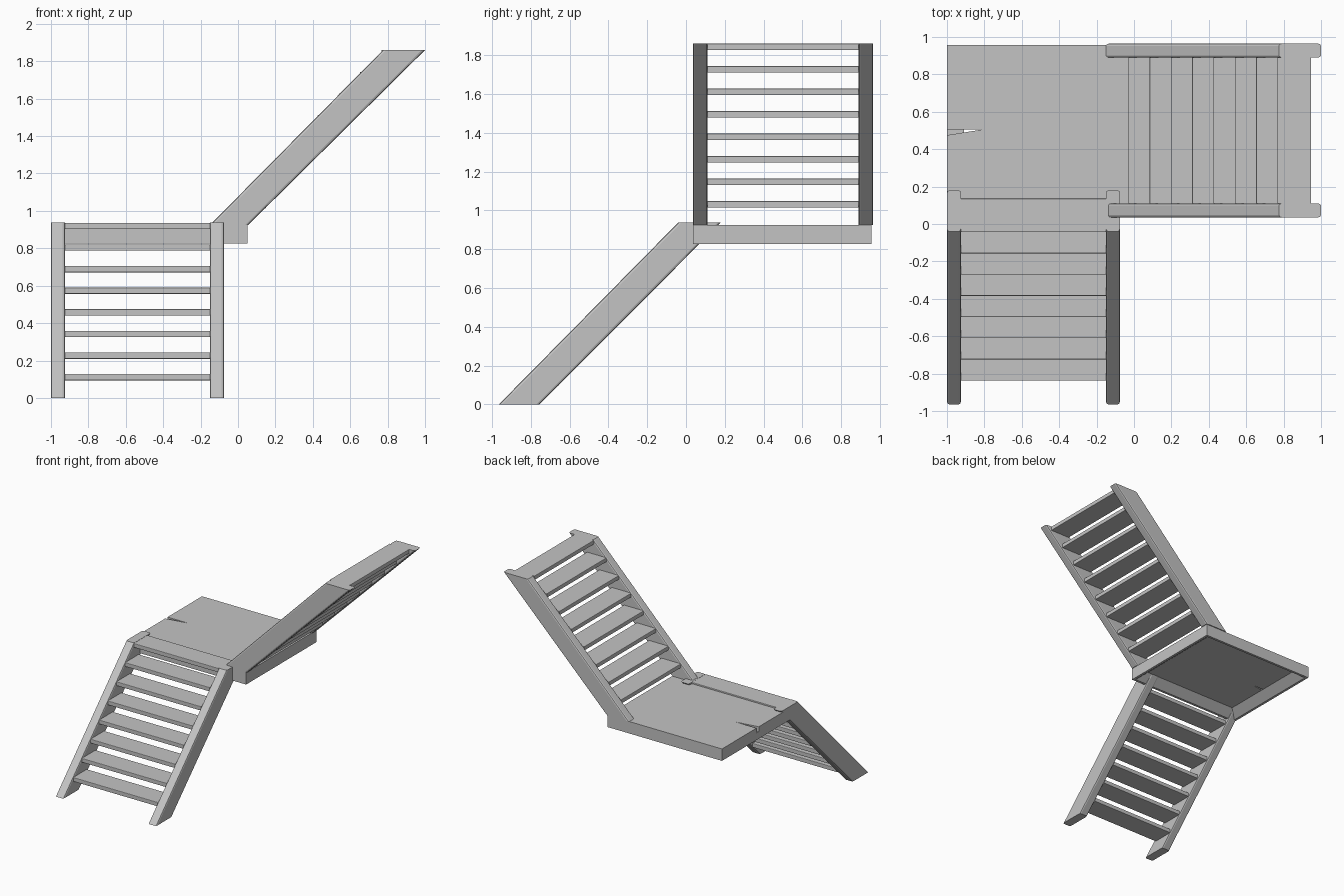
import bpy, bmesh
from mathutils import Vector

if "Cube" in bpy.data.objects:
    bpy.data.objects.remove(bpy.data.objects["Cube"])

grey = bpy.data.materials.new("stair grey")
grey.diffuse_color = (0.55, 0.55, 0.55, 1)
grey.use_nodes = True
grey.node_tree.nodes["Principled BSDF"].inputs["Base Color"].default_value = grey.diffuse_color


def finish(name, bm):
    bmesh.ops.recalc_face_normals(bm, faces=bm.faces)
    mesh = bpy.data.meshes.new(name)
    bm.to_mesh(mesh)
    bm.free()
    mesh.materials.append(grey)
    obj = bpy.data.objects.new(name, mesh)
    bpy.context.collection.objects.link(obj)
    return obj


def prism(name, points, offset, bevel=0.0, long_edge=None):
    """Extrude a flat outline; round only the edges for which long_edge is true."""
    bm = bmesh.new()
    face = bm.faces.new([bm.verts.new(p) for p in points])
    ext = bmesh.ops.extrude_face_region(bm, geom=[face])
    verts = [v for v in ext["geom"] if isinstance(v, bmesh.types.BMVert)]
    bmesh.ops.translate(bm, vec=Vector(offset), verts=verts)
    if bevel:
        edges = [e for e in bm.edges if long_edge(e.verts[1].co - e.verts[0].co)]
        bmesh.ops.bevel(bm, geom=edges, offset=bevel, segments=2, profile=0.5,
                        affect='EDGES')
    return finish(name, bm)


def flight(name, place, stringer, sides, width, tread_front, tread_top, run, rise):
    """place(along, across, z) maps flight coordinates to the world."""
    # sloping side boards, cut level at both ends
    for i, side in enumerate(sides):
        prism(f"{name}_stringer_{i + 1}", [place(a, side, z) for a, z in stringer],
              place(0, width, 0), 0.012, lambda d: abs(d.z) > 0.3)
    # open treads between the boards
    lo, hi = sides[0] + width, sides[1]
    for i in range(8):
        a, z = tread_front + i * run, tread_top + i * rise
        outline = [(a, z - 0.034), (a + 0.18, z - 0.034), (a + 0.18, z), (a, z)]
        prism(f"{name}_tread_{i + 1}", [place(p, lo, q) for p, q in outline],
              place(0, hi - lo, 0), 0.004, lambda d: d.length > 0.5)


# lower flight climbs toward the back
flight("lower", lambda a, c, z: (c, a, z),
       [(-0.965, 0), (-0.755, 0), (0.18, 0.938), (-0.04, 0.938)],
       (-1.0, -0.15), 0.075, -0.837, 0.128, 0.1133, 0.1155)

# upper flight climbs toward the right
flight("upper", lambda a, c, z: (a, c, z),
       [(-0.15, 0.925), (0.055, 0.925), (1.0, 1.86), (0.775, 1.86)],
       (0.035, 0.89), 0.075, -0.03, 1.048, 0.1138, 0.116)

# landing deck with a narrow split in its left edge
X0, X1, Y0, Y1 = -1.0, 0.05, 0.035, 0.957
outline = [(X0, Y0), (X1, Y0), (X1, Y1), (X0, Y1),
           (X0, 0.505), (-0.81, 0.505), (X0, 0.475)]
prism("landing_deck", [(x, y, 0.885) for x, y in outline], (0, 0, 0.04))

# rim below the deck, tapering inside
bm = bmesh.new()
loops = []
for inset, z in ((0, 0.885), (0, 0.826), (0.02, 0.826), (0.09, 0.885)):
    loops.append([bm.verts.new((x, y, z)) for x, y in (
        (X0 + inset, Y0 + inset), (X1 - inset, Y0 + inset),
        (X1 - inset, Y1 - inset), (X0 + inset, Y1 - inset))])
for k in range(4):
    a, b = loops[k], loops[(k + 1) % 4]
    for i in range(4):
        j = (i + 1) % 4
        bm.faces.new((a[i], a[j], b[j], b[i]))
finish("landing_rim", bm)
